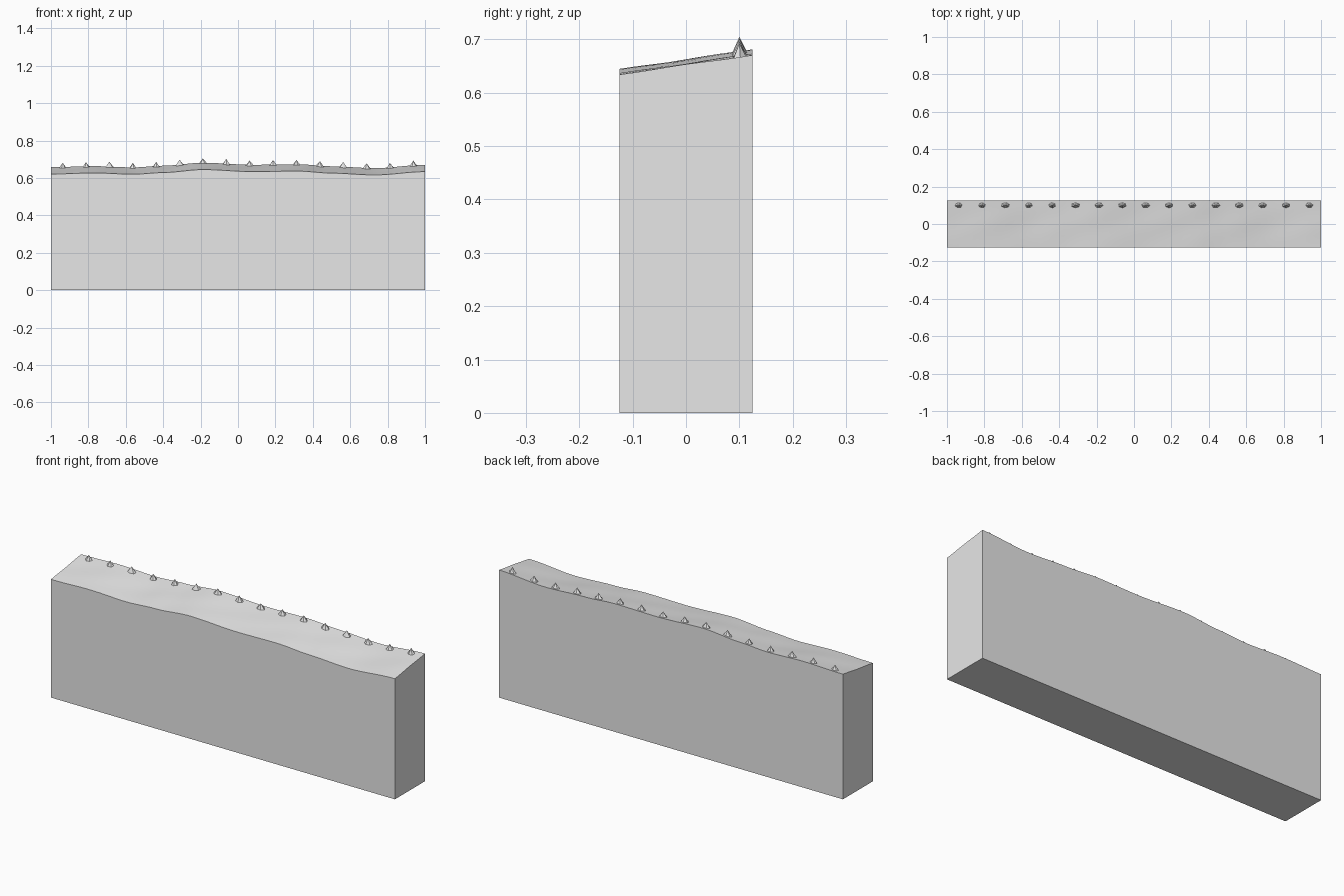
import bpy, bmesh, math, random

if "Cube" in bpy.data.objects:
    bpy.data.objects.remove(bpy.data.objects["Cube"])

random.seed(4)
HALF_Y = 0.125

grey = bpy.data.materials.new("plain_grey")
grey.diffuse_color = (0.8, 0.8, 0.8, 1)
grey.use_nodes = True
grey.node_tree.nodes["Principled BSDF"].inputs["Base Color"].default_value = grey.diffuse_color

# Crests and dips of the front rim (x, z)
RIM = [(-1, .621), (-.77, .627), (-.56, .620), (-.4, .629), (-.19, .645),
       (.08, .634), (.32, .637), (.5, .626), (.73, .616), (1, .634)]


def ground(x, y):
    """Height of the sloping, gently rolling top."""
    z = RIM[-1][1]
    for (x0, z0), (x1, z1) in zip(RIM, RIM[1:]):
        if x0 <= x <= x1:
            t = (x - x0) / (x1 - x0)
            z = z0 + (z1 - z0) * t * t * (3 - 2 * t)
            break
    v = (y + HALF_Y) / (2 * HALF_Y)
    ripple = 0.0012 * math.sin(math.pi * v) * math.sin(14 * x - 25 * y)
    return z + 0.0365 * v + ripple


def finish(bm, name):
    bmesh.ops.recalc_face_normals(bm, faces=bm.faces)
    mesh = bpy.data.meshes.new(name)
    bm.to_mesh(mesh)
    bm.free()
    mesh.materials.append(grey)
    obj = bpy.data.objects.new(name, mesh)
    bpy.context.collection.objects.link(obj)
    return obj


# Ground block: rolling top grid, extruded down to a flat base
NX, NY = 48, 8
bm = bmesh.new()
rows = []
for i in range(NX + 1):
    x = -1 + 2 * i / NX
    ys = [-HALF_Y + 2 * HALF_Y * j / NY for j in range(NY + 1)]
    rows.append([bm.verts.new((x, y, ground(x, y))) for y in ys])
for a, b in zip(rows, rows[1:]):
    for j in range(NY):
        bm.faces.new((a[j], b[j], b[j + 1], a[j + 1]))
ext = bmesh.ops.extrude_face_region(bm, geom=bm.faces[:], use_keep_orig=True)
for v in ext["geom"]:
    if isinstance(v, bmesh.types.BMVert):
        v.co.z = 0
block = finish(bm, "ground_block")
bpy.context.view_layer.objects.active = block
block.select_set(True)
bpy.ops.object.shade_smooth_by_angle(angle=math.radians(30))

# Row of small pointed tufts along the back edge
bm = bmesh.new()
SIDES, Y = 6, 0.1
for i in range(16):
    x = -0.9375 + 0.125 * i
    r = random.uniform(0.019, 0.025)
    h = random.uniform(0.026, 0.030)
    turn = random.uniform(0, math.pi)
    z = ground(x, Y)
    tip = bm.verts.new((x, Y, z + h))
    ring = []
    for k in range(SIDES):
        a = turn + math.tau * k / SIDES
        px, py = x + r * math.cos(a), Y + 0.015 * math.sin(a)
        ring.append(bm.verts.new((px, py, ground(px, py) - 0.002)))
    for k in range(SIDES):
        bm.faces.new((ring[k], ring[(k + 1) % SIDES], tip))
    bm.faces.new(ring[::-1])
finish(bm, "edge_tufts")
